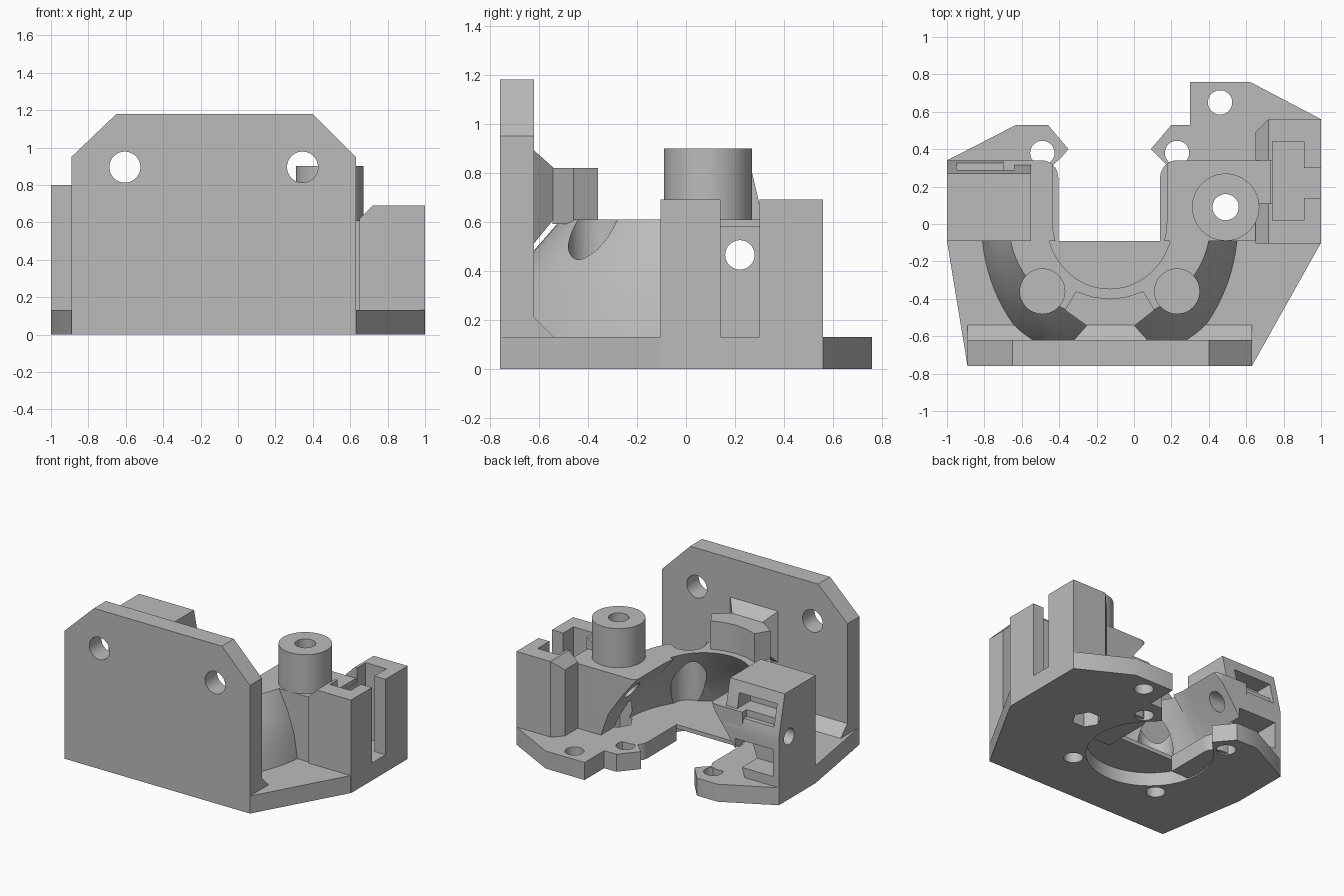
import bpy, bmesh, math
from mathutils import Vector

if "Cube" in bpy.data.objects:
    bpy.data.objects.remove(bpy.data.objects["Cube"])

grey = bpy.data.materials.new("plain_grey")
grey.use_nodes = True
grey.diffuse_color = (0.5, 0.5, 0.5, 1)
grey.node_tree.nodes["Principled BSDF"].inputs["Base Color"].default_value = (0.5, 0.5, 0.5, 1)

CX, CY = -0.13, 0.01      # centre of the round opening
FLOOR, DECK = 0.13, 0.61  # top of the base plate, top of the duct


def solid(name, rings):
    """Skin a stack of equal-length rings and cap both ends."""
    bm = bmesh.new()
    loops = [[bm.verts.new(p) for p in ring] for ring in rings]
    n = len(loops[0])
    for low, high in zip(loops, loops[1:]):
        for i in range(n):
            j = (i + 1) % n
            bm.faces.new((low[i], low[j], high[j], high[i]))
    bm.faces.new(loops[0][::-1])
    bm.faces.new(loops[-1])
    bmesh.ops.recalc_face_normals(bm, faces=bm.faces)
    mesh = bpy.data.meshes.new(name)
    bm.to_mesh(mesh)
    bm.free()
    mesh.materials.append(grey)
    ob = bpy.data.objects.new(name, mesh)
    bpy.context.scene.collection.objects.link(ob)
    return ob


def prism(name, pts, lo, hi, axis="z"):
    place = {"x": lambda a, b, h: (h, a, b),
             "y": lambda a, b, h: (a, h, b),
             "z": lambda a, b, h: (a, b, h)}[axis]
    return solid(name, [[place(a, b, h) for a, b in pts] for h in (lo, hi)])


def box(name, x0, x1, y0, y1, z0, z1):
    return prism(name, [(x0, y0), (x1, y0), (x1, y1), (x0, y1)], z0, z1)


def circle(a, b, r, n=48, rb=None):
    return [(a + r * math.cos(math.tau * i / n), b + (rb or r) * math.sin(math.tau * i / n))
            for i in range(n)]


def rod(a, b, r, lo, hi, axis="z", n=48):
    return prism("cutter", circle(a, b, r, n), lo, hi, axis)


def combine(ob, others, operation="DIFFERENCE"):
    """Apply boolean modifiers, then drop the helper solids."""
    for other in others:
        mod = ob.modifiers.new("cut", "BOOLEAN")
        mod.operation, mod.solver, mod.object = operation, "EXACT", other
    bpy.context.view_layer.update()
    shape = ob.evaluated_get(bpy.context.evaluated_depsgraph_get())
    mesh = bpy.data.meshes.new_from_object(shape)
    ob.modifiers.clear()
    ob.data = mesh
    for other in others:
        bpy.data.objects.remove(other)
    return ob


def cavity(top_half=0.29):
    """Domed hollow, round at the front and running straight out of the back."""
    rings = []
    for z, r in ((FLOOR, 0.59), (0.3, 0.53), (0.46, 0.42), (0.63, top_half)):
        arc = [math.pi + math.pi * i / 32 for i in range(33)]
        ring = [(CX + r * math.cos(t), CY + r * 1.06 * math.sin(t), z) for t in arc]
        rings.append(ring + [(CX + r, 0.8, z), (CX - r, 0.8, z)])
    return solid("cutter", rings)


# Base plate with round opening, split at the back
outline = [(-0.89, -0.76), (0.63, -0.76), (1, -0.1), (1, 0.56), (0.62, 0.76), (0.3, 0.76),
           (0.3, 0.53), (0.2, 0.53), (0.09, 0.4), (0.18, 0.31), (CX, 0.1), (-0.43, 0.31),
           (-0.35, 0.4), (-0.46, 0.53), (-0.63, 0.53), (-1, 0.34), (-1, -0.09)]
base = prism("base_plate", outline, 0, FLOOR)
screws = [(sx, sy) for sx in (CX - 0.36, CX + 0.36) for sy in (-0.36, 0.38)]
combine(base, [rod(CX, CY, 0.43, -1, 1, n=64), rod(0.49, 0.09, 0.1, -1, 1, n=6)]
        + [rod(x, y, 0.065, -1, 1) for x, y in screws + [(0.46, 0.65)]])

# Front wall with clipped corners and two holes
wall = prism("front_wall", [(-0.89, 0), (0.63, 0), (0.63, 0.95), (0.4, 1.18), (-0.65, 1.18),
                            (-0.89, 0.95)], -0.76, -0.62, "y")
combine(wall, [rod(x, 0.895, 0.083, -1, 0, "y") for x in (-0.605, 0.345)])
prism("wall_fillet", [(-0.63, FLOOR), (-0.54, FLOOR), (-0.62, 0.21), (-0.63, 0.21)],
      -0.89, 0.63, "x")

# Curved duct around the opening
duct = solid("curved_duct", [[(x, y, z) for x, y in circle(CX, CY, rx, 96, ry)]
             for z, rx, ry in ((FLOOR - 0.03, 0.69, 0.84), (0.3, 0.66, 0.76),
                               (0.46, 0.61, 0.65), (DECK, 0.54, 0.52))])
combine(duct, [cavity(0.325), box("cutter", -2, 2, -0.09, 2, -1, 2),
               box("cutter", -2, 2, -2, -0.63, -1, 2)]
        + [rod(x, y, 0.12, FLOOR, 2) for x, y in screws if y < 0])

# Stop block on the duct and its tapered tie to the wall
prism("stop_block", [(-0.37, -0.46), (-0.31, -0.36), (-0.22, -0.39), (CX, -0.4), (-0.04, -0.39),
                     (0.05, -0.36), (0.11, -0.46), (0, -0.545), (-0.25, -0.545)], 0.59, 0.82)
solid("wall_tie", [[(x0, y, z0), (x1, y, z0), (x1, y, z1), (x0, y, z1)]
                   for y, x0, x1, z0, z1 in ((-0.63, -0.33, 0.08, 0.5, 0.9),
                                             (-0.54, -0.25, 0, 0.61, 0.82))])


def rounded_deck(name, outer, inner):
    """Side body whose inner back corner is rounded."""
    s = 1 if inner > outer else -1
    r = 0.09
    corner = [(inner - s * r * (1 - math.sin(t)), 0.34 - r * (1 - math.cos(t)))
              for t in [math.pi / 2 * (1 - i / 8) for i in range(9)]]
    return prism(name, [(outer, -0.09), (inner, -0.09)] + corner + [(outer, 0.34)], 0.01, DECK)


def cross_hole():
    return rod(0.22, 0.465, 0.06, -2, 2, "x")


# Left-hand block: low inner body and a taller housing with sloped back
combine(rounded_deck("side_body", -0.99, -0.405),
        [cavity(), cross_hole(), box("cutter", -0.95, -0.64, 0.16, 1, 0.2, 0.4),
         box("cutter", -2, -0.7, 0.29, 1, 0.48, 1)])
housing = prism("side_housing", [(-0.09, 0.01), (0.34, 0.01), (0.34, 0.5), (0.27, 0.8),
                                 (-0.09, 0.8)], -1, -0.55, "x")
combine(housing, [cavity(), cross_hole(), box("cutter", -0.95, -0.64, 0.16, 1, 0.2, 0.4),
                  box("cutter", -0.95, -0.64, 0.16, 1, 0.56, 0.72)])

# Right-hand body that carries the boss
combine(rounded_deck("boss_body", 0.73, 0.14),
        [cavity(), cross_hole(), rod(0.49, 0.09, 0.07, -1, 1),
         rod(0.49, 0.09, 0.1, -1, 0.3, n=6)])
boss = prism("boss", circle(0.49, 0.09, 0.18, 64), 0.58, 0.9)
combine(boss, [rod(0.49, 0.09, 0.07, -1, 2)])

# Slotted tower with chamfered edges
tower = prism("slotted_tower", [(0.65, -0.105), (1, -0.105), (1, 0.56), (0.72, 0.56),
                                (0.65, 0.49)], 0.01, 0.69)
combine(tower, [box("cutter", 0.74, 0.91, 0.02, 0.44, FLOOR, 1),
                box("cutter", 0.9, 2, 0.14, 0.3, FLOOR, 1),
                box("cutter", 0.5, 0.8, 0.11, 0.34, 0.58, 1),
                prism("cutter", [(0.6, 0.57), (0.73, 0.7), (0.6, 0.7)], -1, 1, "y"),
                cross_hole()])

# Smooth the round surfaces, keep the corners crisp
for ob in bpy.context.scene.collection.objects:
    if ob.type == "MESH":
        ob.data.polygons.foreach_set("use_smooth", [True] * len(ob.data.polygons))
        ob.data.set_sharp_from_angle(angle=math.radians(28))
